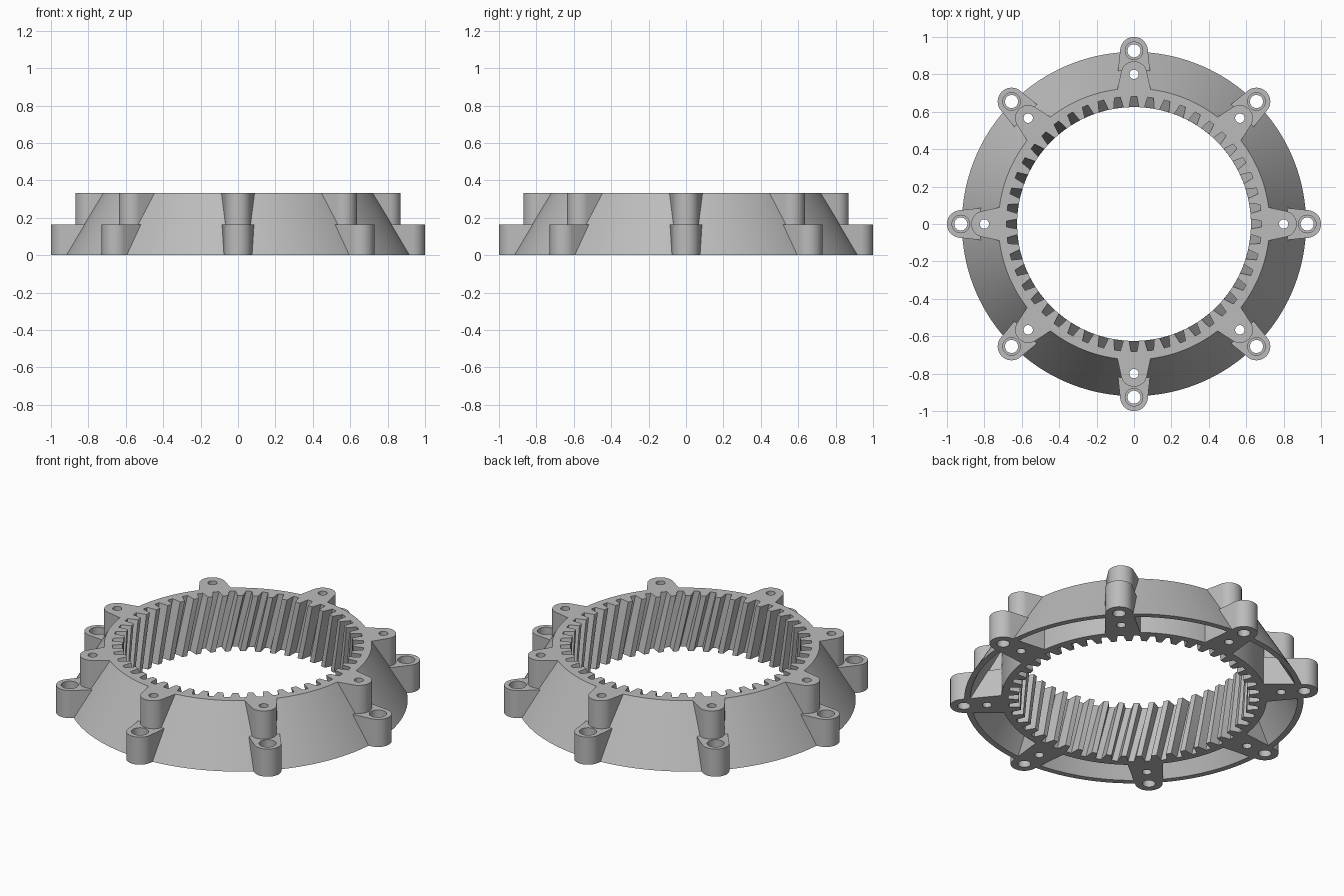
import bpy, bmesh
from math import sin, cos, pi, radians, tau

cube = bpy.data.objects.get("Cube")
if cube:
    bpy.data.objects.remove(cube, do_unlink=True)

HEIGHT, TEETH, TWIST = 0.333, 48, 0.11
LUG_ANGLES = [i * tau / 8 for i in range(8)]

grey = bpy.data.materials.new("plain grey")
grey.use_nodes = True
grey.diffuse_color = (0.5, 0.5, 0.5, 1)
grey.node_tree.nodes["Principled BSDF"].inputs["Base Color"].default_value = (0.5, 0.5, 0.5, 1)


def finish(name, bm):
    bmesh.ops.recalc_face_normals(bm, faces=bm.faces)
    mesh = bpy.data.meshes.new(name)
    bm.to_mesh(mesh)
    bm.free()
    mesh.materials.append(grey)
    obj = bpy.data.objects.new(name, mesh)
    bpy.context.collection.objects.link(obj)
    return obj


def activate(obj):
    bpy.ops.object.select_all(action='DESELECT')
    obj.select_set(True)
    bpy.context.view_layer.objects.active = obj


def skin(bm, rings, closed=False):
    """Join successive closed rings of vertices with quads."""
    pairs = list(zip(rings, rings[1:]))
    if closed:
        pairs.append((rings[-1], rings[0]))
    for a, b in pairs:
        for i in range(len(a)):
            j = (i + 1) % len(a)
            bm.faces.new((a[i], a[j], b[j], b[i]))


def lathe(name, profile, steps=192):
    bm = bmesh.new()
    rings = [[bm.verts.new((r * cos(k * tau / steps), r * sin(k * tau / steps), z))
              for k in range(steps)] for r, z in profile]
    skin(bm, rings, closed=True)
    return finish(name, bm)


def prisms(name, outline, z0, z1):
    """Extrude an outline at each of the eight lug positions."""
    bm = bmesh.new()
    for a in LUG_ANGLES:
        rings = [[bm.verts.new((x * cos(a) - y * sin(a), x * sin(a) + y * cos(a), z))
                  for x, y in outline] for z in (z0, z1)]
        skin(bm, rings)
        bm.faces.new(rings[0])
        bm.faces.new(rings[1])
    return finish(name, bm)


def lug_outline(centre, radius, root_half, sweep, steps=24):
    arc = [radians(-sweep + 2 * sweep * i / steps) for i in range(steps + 1)]
    return ([(0.70, -root_half)]
            + [(centre + radius * cos(t), radius * sin(t)) for t in arc]
            + [(0.70, root_half)])


def circle(centre, radius, steps=32):
    return [(centre + radius * cos(i * tau / steps), radius * sin(i * tau / steps))
            for i in range(steps)]


def combine(target, tool, operation):
    mod = target.modifiers.new(tool.name, 'BOOLEAN')
    mod.operation, mod.solver, mod.object = operation, 'EXACT', tool
    activate(target)
    bpy.ops.object.modifier_apply(modifier=mod.name)
    bpy.data.objects.remove(tool, do_unlink=True)


# Hollow conical skirt with upper and lower screw lugs
skirt = lathe("conical_skirt_with_lugs",
              [(0.92, 0), (0.725, HEIGHT), (0.70, HEIGHT), (0.70, 0.319), (0.887, 0)])
combine(skirt, prisms("upper_lugs", lug_outline(0.80, 0.07, 0.093, 77), 0, HEIGHT), 'UNION')
combine(skirt, prisms("lower_lugs", lug_outline(0.926, 0.074, 0.098, 83), 0, 0.165), 'UNION')

# Screw holes, with a counterbore in the lower lugs
combine(skirt, prisms("upper_holes", circle(0.80, 0.025), -0.1, 0.5), 'DIFFERENCE')
combine(skirt, prisms("lower_holes", circle(0.926, 0.035), -0.1, 0.5), 'DIFFERENCE')
combine(skirt, prisms("counterbores", circle(0.926, 0.047), 0.115, 0.5), 'DIFFERENCE')

# Internal helical gear ring
pitch = tau / TEETH
tooth = [(-0.32, 0.682), (-0.18, 0.625), (0.18, 0.625), (0.32, 0.682)]
bm = bmesh.new()
inner, outer = [], []
LAYERS = 8
for k in range(LAYERS + 1):
    z = HEIGHT * k / LAYERS
    shift = TWIST * (1 - k / LAYERS)
    points = [((i + 0.5 + f) * pitch + shift, r) for i in range(TEETH) for f, r in tooth]
    inner.append([bm.verts.new((r * cos(a), r * sin(a), z)) for a, r in points])
    outer.append([bm.verts.new((0.72 * cos(a), 0.72 * sin(a), z)) for a, r in points])
skin(bm, inner + outer[::-1], closed=True)
gear = finish("helical_gear_ring", bm)

for part in (skirt, gear):
    activate(part)
    bpy.ops.object.shade_smooth_by_angle(angle=radians(30))
